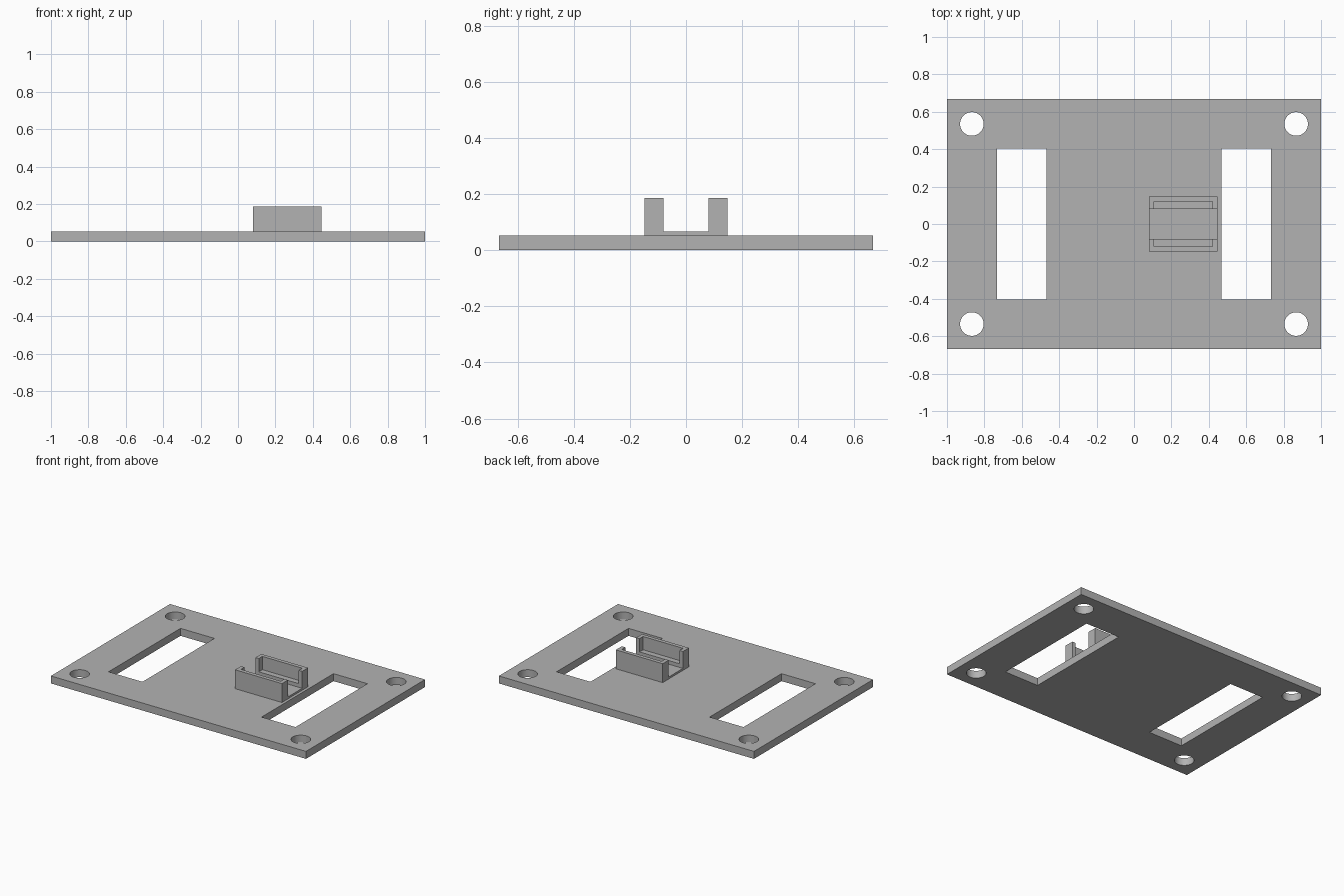
import bpy
import math

cube = bpy.data.objects.get("Cube")
if cube:
    bpy.data.objects.remove(cube, do_unlink=True)

# Single grey finish
grey = bpy.data.materials.new("plain grey")
grey.use_nodes = True
colour = (0.45, 0.45, 0.45, 1)
grey.diffuse_color = colour
grey.node_tree.nodes["Principled BSDF"].inputs["Base Color"].default_value = colour


def box(name, x, y, z):
    """Box from (min, max) ranges on each axis."""
    ranges = (x, y, z)
    bpy.ops.mesh.primitive_cube_add(size=1, location=[(a + b) / 2 for a, b in ranges])
    obj = bpy.context.object
    obj.name = name
    obj.scale = [b - a for a, b in ranges]
    bpy.ops.object.transform_apply(location=True, rotation=False, scale=True)
    obj.data.materials.append(grey)
    return obj


def cut(target, cutter):
    """Subtract the cutter from the target and discard it."""
    mod = target.modifiers.new("cut", 'BOOLEAN')
    mod.operation = 'DIFFERENCE'
    mod.solver = 'EXACT'
    mod.object = cutter
    cutter.hide_render = True
    bpy.ops.object.select_all(action='DESELECT')
    target.select_set(True)
    bpy.context.view_layer.objects.active = target
    bpy.ops.object.modifier_apply(modifier=mod.name)
    bpy.data.objects.remove(cutter, do_unlink=True)


TOP = 0.053
THROUGH = (-0.1, 0.2)

# Base plate with a slot on each side and four corner holes
plate = box("base_plate", (-1, 1), (-0.667, 0.667), (0, TOP))
for side in (-1, 1):
    x = sorted((side * 0.467, side * 0.733))
    cut(plate, box("slot_cutter", x, (-0.403, 0.403), THROUGH))
    for end in (-1, 1):
        bpy.ops.mesh.primitive_cylinder_add(
            vertices=64, radius=0.063, depth=1,
            location=(side * 0.867, end * 0.535, 0))
        hole = bpy.context.object
        hole.name = "hole_cutter"
        hole.data.materials.append(grey)
        cut(plate, hole)

# Open clip holder: recessed pocket with lips, plus a channel right through
holder = box("clip_holder", (0.08, 0.447), (-0.147, 0.147), (TOP, 0.187))
cut(holder, box("pocket_cutter", (0.107, 0.42), (-0.12, 0.12), (0.093, 0.4)))
cut(holder, box("channel_cutter", (0, 0.6), (-0.08, 0.08), (0.067, 0.5)))

# Round hole walls smooth, all other edges crisp
bpy.ops.object.select_all(action='DESELECT')
plate.select_set(True)
bpy.context.view_layer.objects.active = plate
bpy.ops.object.shade_smooth_by_angle(angle=math.radians(30))
